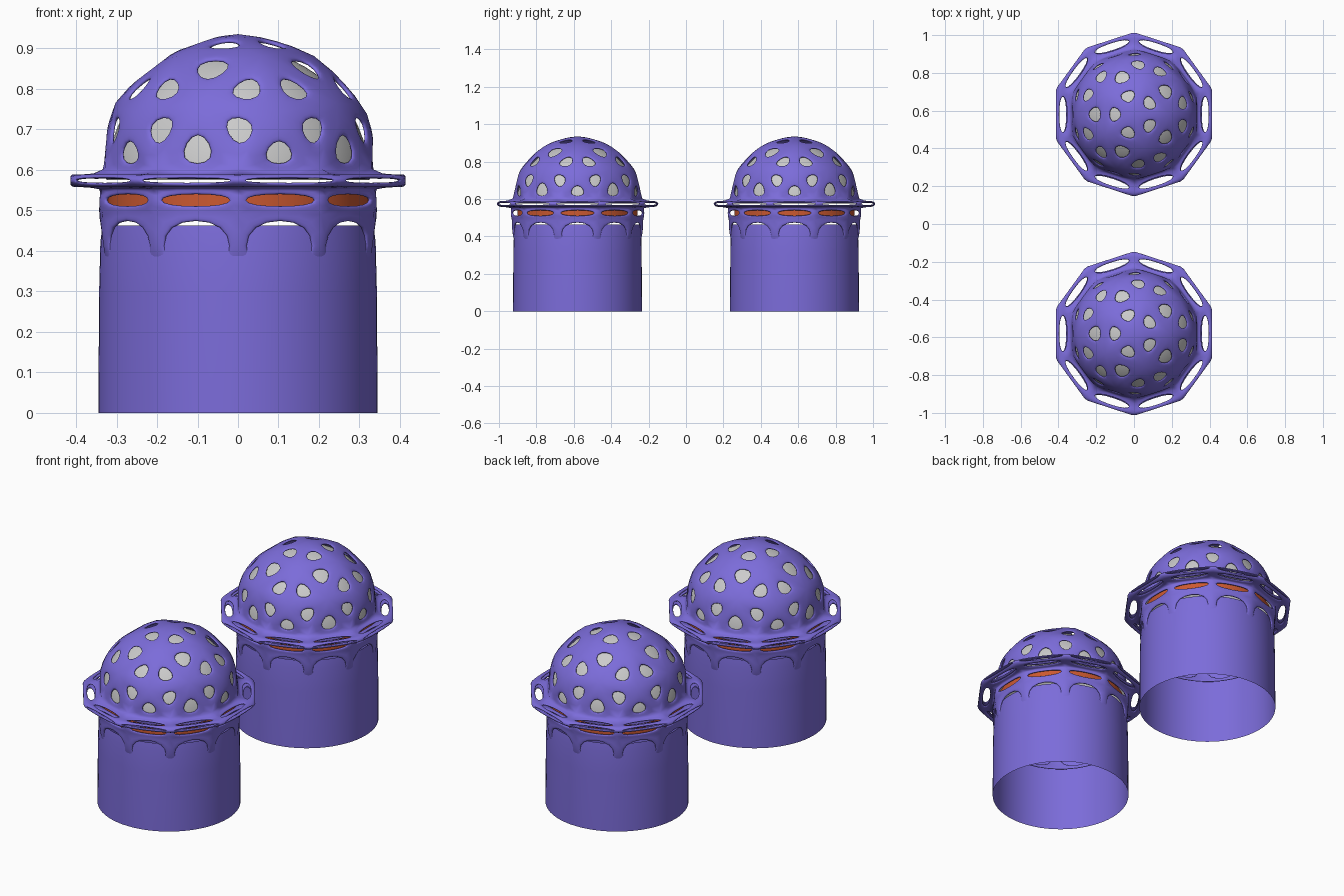
import bpy, bmesh, math

if "Cube" in bpy.data.objects:
    bpy.data.objects.remove(bpy.data.objects["Cube"])


def material(name, rgb):
    m = bpy.data.materials.new(name)
    m.diffuse_color = (*rgb, 1)
    m.use_nodes = True
    m.node_tree.nodes["Principled BSDF"].inputs["Base Color"].default_value = m.diffuse_color
    return m


PURPLE = material("purple", (0.20, 0.15, 0.70))
ORANGE = material("orange", (0.60, 0.10, 0.03))


def to_mesh(bm, name, mat=None):
    me = bpy.data.meshes.new(name)
    bm.to_mesh(me)
    bm.free()
    for p in me.polygons:
        p.use_smooth = True
    if mat:
        me.materials.append(mat)
    return me


def add_ring(bm, r, z, n, start):
    return [bm.verts.new((r * math.cos(start + i * math.tau / n),
                          r * math.sin(start + i * math.tau / n), z)) for i in range(n)]


def bridge(bm, upper, lower):
    n = len(upper)
    return [bm.faces.new((upper[i], lower[i], lower[(i + 1) % n], upper[(i + 1) % n]))
            for i in range(n)]


def punch(bm, faces, width):
    """Inset every face and remove its middle, leaving a frame."""
    bmesh.ops.inset_individual(bm, faces=faces, thickness=width, use_even_offset=True)
    bmesh.ops.delete(bm, geom=faces, context='FACES')


def revolve(name, profile, mat=None, n=64):
    """Open surface from (radius, z) points listed top to bottom."""
    bm = bmesh.new()
    rings = [add_ring(bm, r, z, n, 0) for r, z in profile]
    for a, b in zip(rings, rings[1:]):
        bridge(bm, a, b)
    return to_mesh(bm, name, mat)


def lattice_mesh():
    """Perforated dome, ten-sided flange and slotted collar in one frame."""
    bm = bmesh.new()
    bmesh.ops.create_icosphere(bm, subdivisions=2, radius=0.37)
    bmesh.ops.delete(bm, geom=[v for v in bm.verts if v.co.z < -0.01], context='VERTS')
    equator = [v for v in bm.verts if abs(v.co.z) < 0.01]
    equator.sort(key=lambda v: math.atan2(v.co.y, v.co.x) % math.tau)
    for v in bm.verts:
        v.co.z += 0.578
    for v in equator:
        s = 0.352 / math.hypot(v.co.x, v.co.y)
        v.co = (v.co.x * s, v.co.y * s, 0.588)
    dome_faces = list(bm.faces)

    # radius, height and frame width of each row below the dome
    rows = [(0.436, 0.590, 0.018), (0.436, 0.558, 0.010), (0.358, 0.556, 0.018),
            (0.362, 0.495, 0.015), (0.338, 0.330, 0.017)]
    bands, upper = [], equator
    for r, z, width in rows:
        lower = add_ring(bm, r, z, 10, math.radians(18))
        bands.append((bridge(bm, upper, lower), width))
        upper = lower
    punch(bm, dome_faces, 0.026)
    for faces, width in bands:
        punch(bm, faces, width)
    bm.normal_update()
    return to_mesh(bm, "lattice", PURPLE)


lattice = lattice_mesh()
tube = revolve("tube", [(0.335, 0.463), (0.340, 0.42), (0.343, 0.30), (0.345, 0)], PURPLE)
band = revolve("band", [(0.322, 0.555), (0.322, 0.50)], ORANGE)
R = 0.325
inner = revolve("inner_dome", [(R * math.cos(math.radians(a)) + 1e-4,
                                0.575 + R * math.sin(math.radians(a)))
                               for a in range(90, -1, -6)], None, 48)

# two identical towers
for side, y in (("front", -0.58), ("back", 0.58)):
    for part, me in (("lattice_dome", lattice), ("base_tube", tube),
                     ("orange_band", band), ("inner_dome", inner)):
        ob = bpy.data.objects.new(f"{side}_{part}", me)
        ob.location.y = y
        bpy.context.collection.objects.link(ob)
        if part == "lattice_dome":
            sol = ob.modifiers.new("thickness", 'SOLIDIFY')
            sol.thickness = 0.012
            sol.offset = -1
            sub = ob.modifiers.new("smooth", 'SUBSURF')
            sub.levels = sub.render_levels = 2
